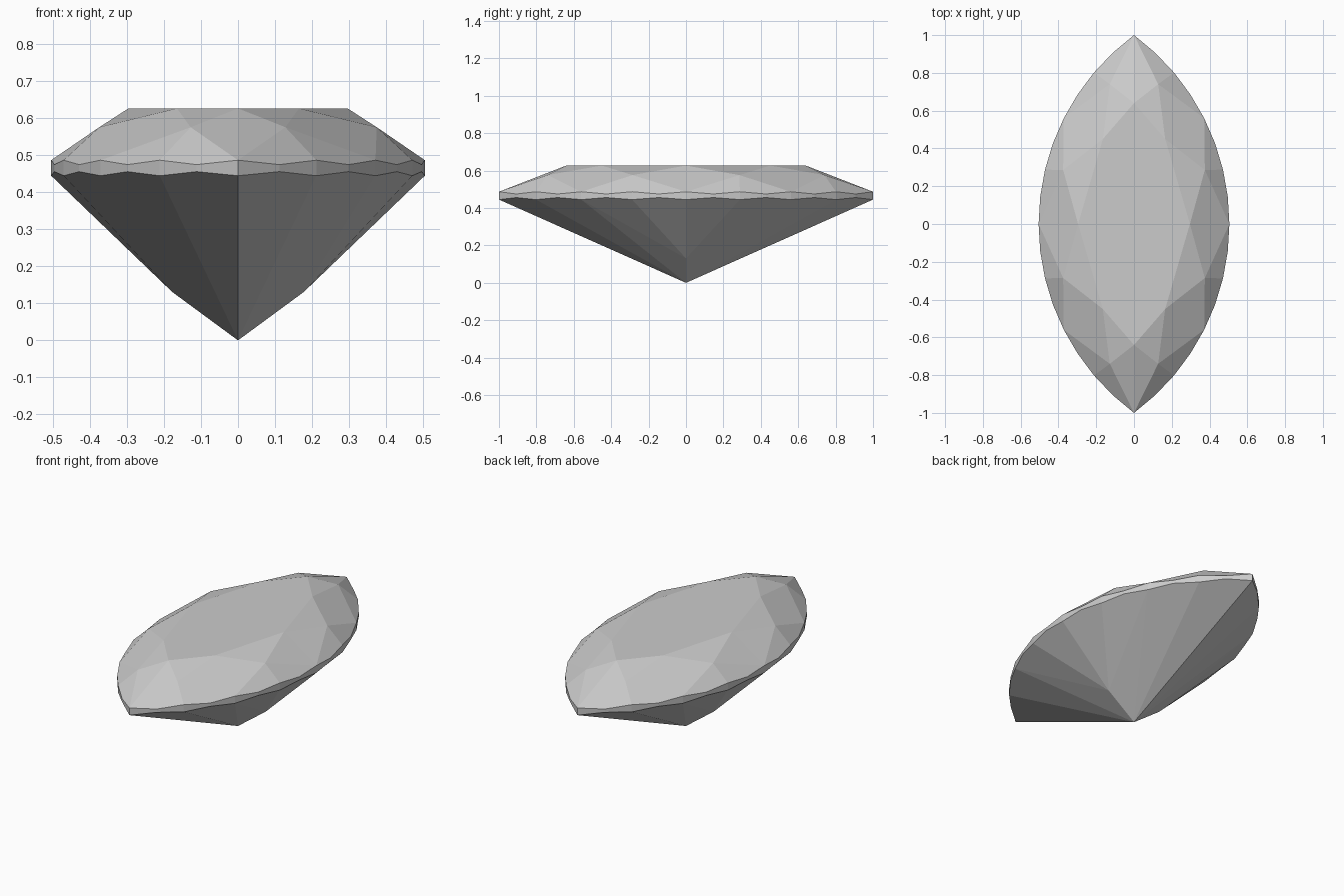
import bpy, bmesh, math

if "Cube" in bpy.data.objects:
    bpy.data.objects.remove(bpy.data.objects["Cube"])

HALF_W = 0.505                           # half width of the pointed oval
R = (1 + HALF_W**2) / (2 * HALF_W)       # radius of each side arc
END = math.asin(1 / R)
N = 8                                    # girdle segments per quarter


def girdle(i, z_even, z_odd):
    a = END * i / N
    x = 0.0 if i == N else R * math.cos(a) - (R - HALF_W)
    return (x, R * math.sin(a), z_odd if i % 2 else z_even)


top = [girdle(i, 0.487, 0.475) for i in range(N + 1)]
low = [girdle(i, 0.445, 0.456) for i in range(N + 1)]

# Table corners, crown junctions and pavilion points of one quarter
TZ, MZ = 0.627, 0.576
t0, t1, t2 = (0.296, 0, TZ), (0.165, 0.45, TZ), (0, 0.64, TZ)
m0, m1 = (0.375, 0.286, MZ), (0.128, 0.74, MZ)
culet, keel = (0, 0, 0), (0.178, 0, 0.131)

# Crown: table wedge, star facets, kite facets, upper girdle facets
faces = [[(0, 0, TZ), t0, t1, t2],
         [t0, m0, t1], [t1, m1, t2],
         [t0, top[0], m0], [t1, m0, top[4], m1], [t2, m1, top[8]]]
for i in range(0, N, 2):
    faces.append([m0 if i < 4 else m1] + top[i:i + 3])
    # Pavilion fan
    faces.append([keel if i < 4 else culet] + low[i:i + 3])
faces.append([culet, keel, low[4]])
# Girdle band
for i in range(N):
    faces.append([low[i], low[i + 1], top[i + 1], top[i]])

# Mirror the quarter to all four sides and weld
bm = bmesh.new()
for sx in (1, -1):
    for sy in (1, -1):
        for f in faces:
            bm.faces.new([bm.verts.new((sx * x, sy * y, z)) for x, y, z in f])
bmesh.ops.remove_doubles(bm, verts=bm.verts, dist=1e-4)
bmesh.ops.recalc_face_normals(bm, faces=bm.faces)
# Merge the four table wedges into one flat table
table = [f for f in bm.faces if all(abs(v.co.z - TZ) < 1e-5 for v in f.verts)]
bmesh.ops.dissolve_faces(bm, faces=table, use_verts=True)

mesh = bpy.data.meshes.new("marquise_gem")
bm.to_mesh(mesh)
bm.free()
bpy.context.collection.objects.link(bpy.data.objects.new("marquise_gem", mesh))
